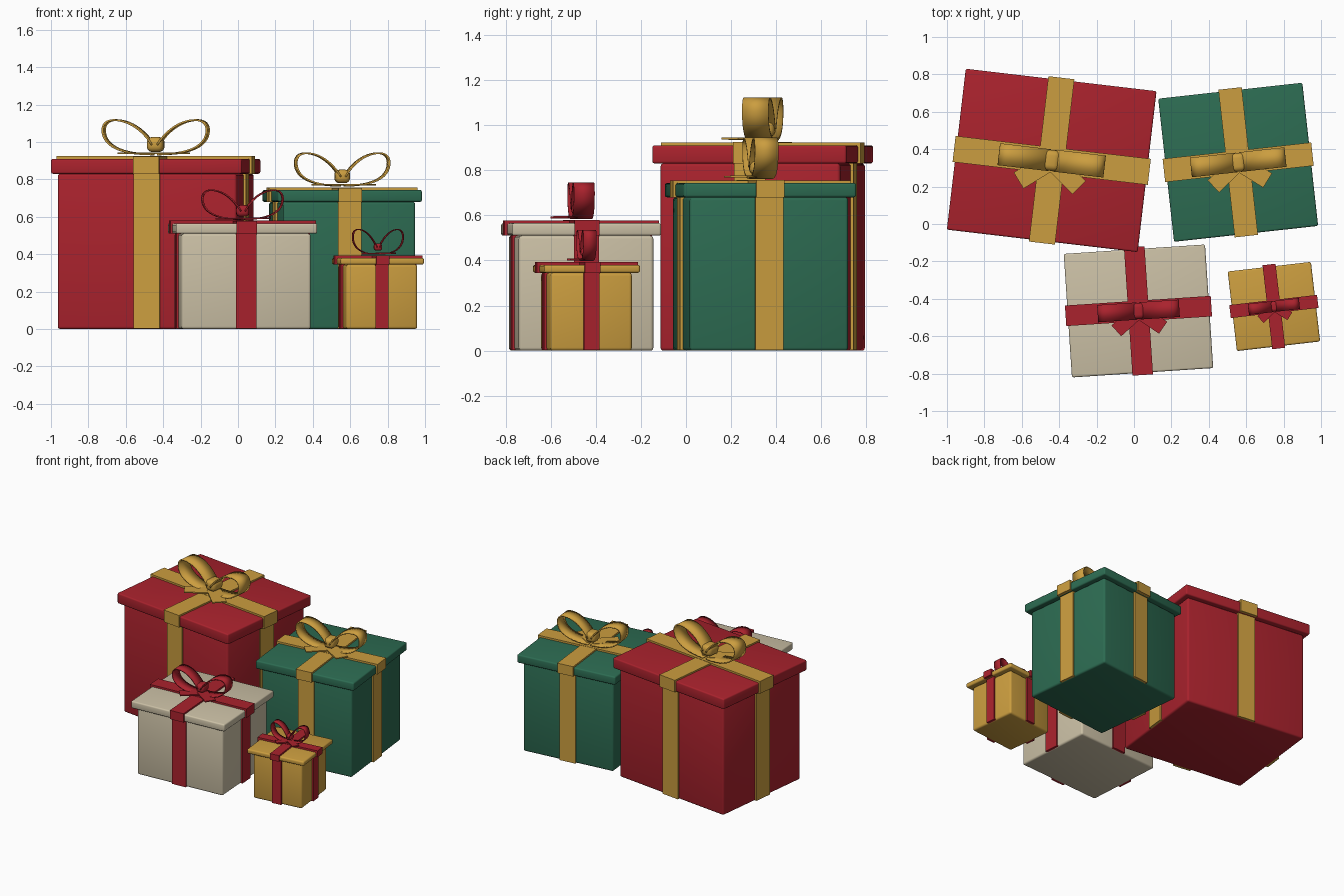
import bpy, bmesh
from math import radians, cos, sin
from mathutils import Matrix, Vector
from mathutils.geometry import interpolate_bezier

old = bpy.data.objects.get("Cube")
if old:
    bpy.data.objects.remove(old)


def material(name, rgb):
    m = bpy.data.materials.new(name)
    m.use_nodes = True
    m.diffuse_color = (*rgb, 1)
    m.node_tree.nodes["Principled BSDF"].inputs["Base Color"].default_value = (*rgb, 1)
    return m


RED = material("red", (0.40, 0.016, 0.026))
GOLD = material("gold", (0.60, 0.34, 0.05))
GREEN = material("green", (0.026, 0.15, 0.085))
CREAM = material("cream", (0.60, 0.53, 0.38))
made = []


def add_object(name, bm, mat, place):
    bmesh.ops.recalc_face_normals(bm, faces=bm.faces)
    mesh = bpy.data.meshes.new(name)
    bm.to_mesh(mesh)
    bm.free()
    mesh.materials.append(mat)
    ob = bpy.data.objects.new(name, mesh)
    bpy.context.collection.objects.link(ob)
    ob.matrix_world = place
    made.append(ob)
    return ob


def add_box(bm, size, center, bevel=0, segments=3, turn=0):
    """Box of a given size, with optional rounded edges and a turn about z."""
    part = bmesh.new()
    bmesh.ops.create_cube(part, size=1)
    bmesh.ops.scale(part, vec=size, verts=part.verts)
    if bevel:
        bmesh.ops.bevel(part, geom=part.edges[:], offset=bevel, segments=segments,
                        profile=0.5, affect='EDGES')
    part.transform(Matrix.Translation(center) @ Matrix.Rotation(turn, 4, 'Z'))
    temp = bpy.data.meshes.new("temp")
    part.to_mesh(temp)
    part.free()
    bm.from_mesh(temp)
    bpy.data.meshes.remove(temp)


def loop_profile():
    """Teardrop outline of a bow loop: x is reach, y is height, both 0 to 1."""
    segments = [((.05, .32), (.22, .72), (.50, 1), (.78, 1)),
                ((.78, 1), (.92, 1), (1, .90), (1, .72)),
                ((1, .72), (1, .40), (.80, .06), (.05, .06))]
    points = []
    for seg in segments:
        pts = interpolate_bezier(*[Vector((x, z, 0)) for x, z in seg], 13)
        points += pts if not points else pts[1:]
    return points


def gift(name, center, angle, width, depth, lid_z, lid_h, ribbon_w,
         reach, rise, box_mat, ribbon_mat):
    place = Matrix.Translation((*center, 0)) @ Matrix.Rotation(radians(angle), 4, 'Z')
    top = lid_z + lid_h
    inset, t = 0.032, 0.012
    body_w, body_d = width - 2 * inset, depth - 2 * inset

    # Body and lid
    bm = bmesh.new()
    add_box(bm, (body_w, body_d, lid_z), (0, 0, lid_z / 2), 0.014)
    add_object(name + "_body", bm, box_mat, place)
    bm = bmesh.new()
    add_box(bm, (width, depth, lid_h), (0, 0, lid_z + lid_h / 2), 0.010)
    add_object(name + "_lid", bm, box_mat, place)

    # Ribbon bands over the top, down the lid and down the body
    bm = bmesh.new()
    add_box(bm, (width + 2 * t, ribbon_w, t + 0.002), (0, 0, top + t / 2 + 0.001))
    add_box(bm, (ribbon_w, depth + 2 * t, t), (0, 0, top + t / 2))
    for s in (-1, 1):
        for w, d, z0, z1 in ((width, depth, lid_z, top), (body_w, body_d, 0.002, lid_z)):
            h, z = z1 - z0, (z0 + z1) / 2
            add_box(bm, (t * 2, ribbon_w, h), (s * w / 2, 0, z))
            add_box(bm, (ribbon_w, t * 2, h), (0, s * d / 2, z))
    add_object(name + "_ribbon", bm, ribbon_mat, place)

    # Bow loops
    base = top + t
    half = ribbon_w * 0.42
    for s, side in ((1, "left"), (-1, "right")):
        bm = bmesh.new()
        rows = [[bm.verts.new((s * p.x * reach, y, base + p.y * rise)) for y in (-half, half)]
                for p in loop_profile()]
        for a, b in zip(rows, rows[1:]):
            bm.faces.new((a[0], a[1], b[1], b[0]))
        ob = add_object(f"{name}_bow_loop_{side}", bm, ribbon_mat, place)
        mod = ob.modifiers.new("thickness", 'SOLIDIFY')
        mod.thickness = reach * 0.035
        mod.offset = 0

    # Flat bow tails spreading to the front
    bm = bmesh.new()
    length = reach * 0.74
    for s in (-1, 1):
        a = radians(38)
        mid = (s * cos(a) * length / 2, -sin(a) * length / 2, base + rise * 0.09 + s * 0.001)
        add_box(bm, (length, reach * 0.36, 0.008), mid, turn=-s * a)
    add_object(name + "_bow_tails", bm, ribbon_mat, place)

    # Knot
    bm = bmesh.new()
    k = reach * 0.32
    add_box(bm, (k, k * 1.25, k * 0.9), (0, 0, base + rise * 0.33), k * 0.34, 4)
    add_object(name + "_bow_knot", bm, ribbon_mat, place)


gift("large_red_gift", (-0.44, 0.34), -6.7, 1.027, 0.866, 0.83, 0.08, 0.14,
     0.28, 0.195, RED, GOLD)
gift("green_gift", (0.557, 0.33), 6.3, 0.775, 0.77, 0.68, 0.063, 0.125,
     0.25, 0.185, GREEN, GOLD)
gift("cream_gift", (0.024, -0.465), 3.8, 0.757, 0.662, 0.51, 0.055, 0.11,
     0.215, 0.165, CREAM, RED)
gift("small_gold_gift", (0.748, -0.441), 6.6, 0.448, 0.428, 0.345, 0.035, 0.07,
     0.135, 0.14, GOLD, RED)

# Smooth shading with sharp edges kept
bpy.ops.object.select_all(action='DESELECT')
for ob in made:
    ob.select_set(True)
bpy.context.view_layer.objects.active = made[0]
bpy.ops.object.shade_smooth_by_angle(angle=radians(35))
